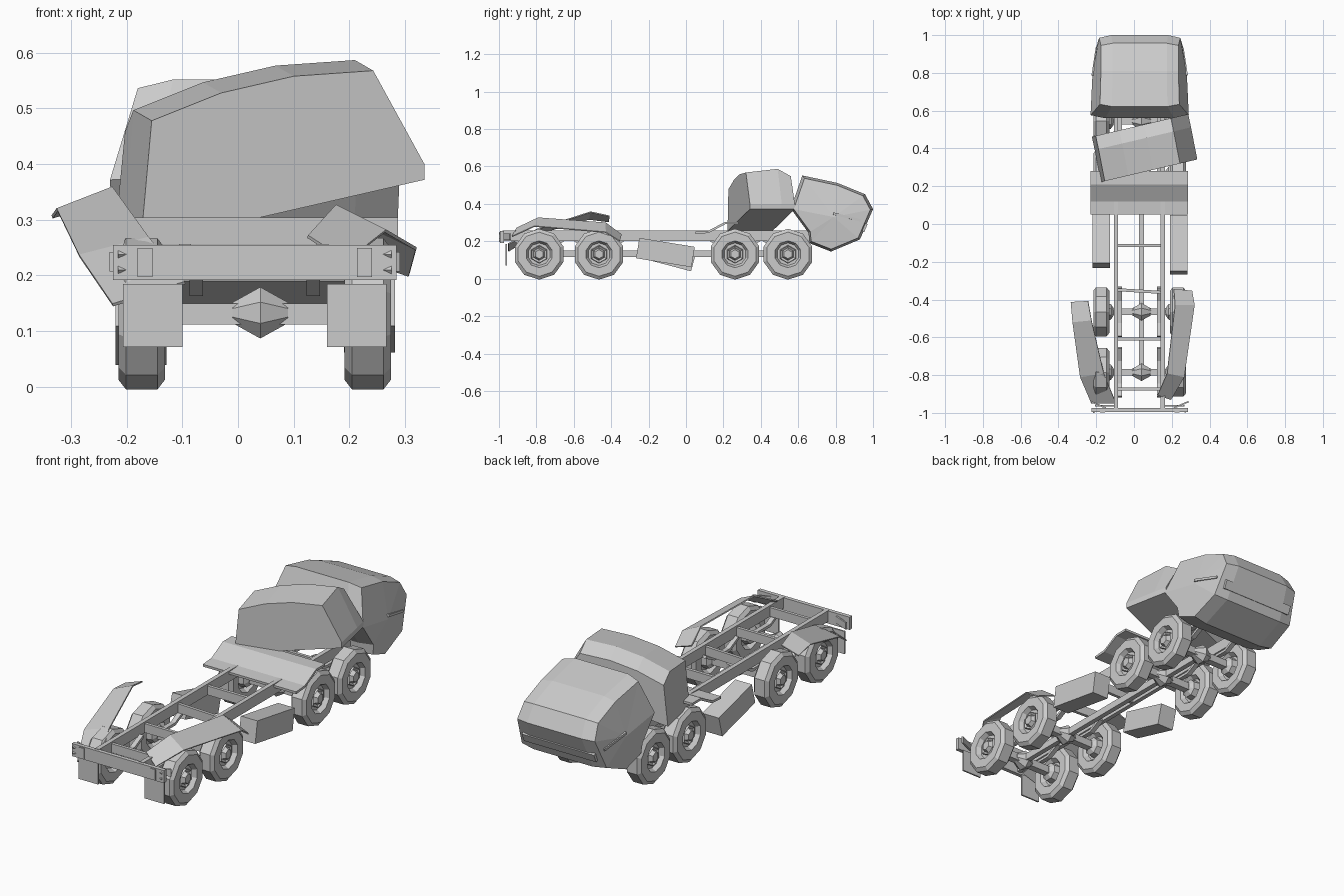
import bpy, math
from mathutils import Matrix, Vector

CX = 0.03                       # truck centreline


def mesh(name, verts, faces, thick=0):
    me = bpy.data.meshes.new(name)
    me.from_pydata([tuple(v) for v in verts], [], faces)
    me.validate()
    ob = bpy.data.objects.new(name, me)
    bpy.context.collection.objects.link(ob)
    if thick:
        m = ob.modifiers.new("thickness", 'SOLIDIFY')
        m.thickness = thick
        m.offset = 0
    return ob


def box(name, c, s, rot=(0, 0, 0)):
    v = [(x * s[0] / 2, y * s[1] / 2, z * s[2] / 2)
         for x in (-1, 1) for y in (-1, 1) for z in (-1, 1)]
    f = [(0, 1, 3, 2), (4, 6, 7, 5), (0, 4, 5, 1), (2, 3, 7, 6), (0, 2, 6, 4), (1, 5, 7, 3)]
    ob = mesh(name, v, f)
    ob.location = c
    ob.rotation_euler = rot
    return ob


def loft(name, rings, closed=True, caps=True, thick=0):
    n = len(rings[0])
    v = [p for r in rings for p in r]
    f = []
    for i in range(len(rings) - 1):
        for j in range(n if closed else n - 1):
            k = (j + 1) % n
            f.append((i * n + j, i * n + k, (i + 1) * n + k, (i + 1) * n + j))
    if closed and caps:
        f += [tuple(reversed(range(n))), tuple(range(len(v) - n, len(v)))]
    return mesh(name, v, f, thick)


def lathe_x(name, profile, c, sides, flip=1):
    rings = []
    for x, r in profile:
        rings.append([(c[0] + flip * x,
                       c[1] + r * math.cos(2 * math.pi * (k + .5) / sides),
                       c[2] + r * math.sin(2 * math.pi * (k + .5) / sides))
                      for k in range(sides)])
    return loft(name, rings)


# Frame rails, cross members, drive shaft
for x in (-0.095, 0.152):
    box("frame_rail", (x, -0.16, 0.229), (0.022, 1.64, 0.055))
for y, tilt in ((-0.115, 0), (-0.355, -0.06), (-0.61, 0), (-0.873, 0), (0.4, 0)):
    box("cross_member", (0.029, y, 0.225), (0.235, 0.016, 0.045), (0, 0, tilt))
box("drive_shaft", (0.04, -0.12, 0.133), (0.025, 1.34, 0.035))

# Axles, differentials, springs and wheels
tyre = [(-0.02, 0.06), (-0.042, 0.075), (-0.042, 0.118), (-0.028, 0.136), (0.028, 0.136),
        (0.042, 0.118), (0.042, 0.072), (0.02, 0.06)]
hub = [(0.01, 0.052), (0.03, 0.046), (0.022, 0.034), (0.04, 0.024), (0.04, 0.008)]
for y in (-0.785, -0.465, 0.262, 0.545):
    box("axle", (CX, y, 0.131), (0.36, 0.035, 0.038))
    lathe_x("differential", [(-0.05, 0.02), (0, 0.05), (0.05, 0.02)], (0.04, y, 0.133), 8)
    for s in (-1, 1):
        wx = CX + s * 0.203
        lathe_x("wheel", tyre, (wx, y, 0.131), 10, s)
        lathe_x("wheel_hub", hub, (wx, y, 0.131), 6, s)
        lathe_x("brake_drum", [(-0.065, 0.022), (-0.05, 0.045), (-0.02, 0.05)],
                (wx, y, 0.131), 8, s)
        sx = CX + s * 0.105
        loft("leaf_spring", [[(sx + d, y + a, z) for a, z in
                              ((-0.13, 0.205), (-0.06, 0.17), (0.06, 0.17), (0.13, 0.205))]
                             for d in (-0.012, 0.012)], closed=False, thick=0.014)

# Rear beam with lamps, brackets and mudflaps
box("rear_beam", (CX, -0.984, 0.223), (0.51, 0.02, 0.063))
for s in (-1, 1):
    box("rear_plate", (CX + s * 0.197, -0.995, 0.223), (0.027, 0.008, 0.052))
    for z in (0.21, 0.238):
        a, b = CX + s * 0.246, CX + s * 0.22
        mesh("rear_lamp", [(a, -0.99, z - 0.012), (a, -0.99, z + 0.012), (b, -0.99, z),
                           (a, -1.0, z)], [(0, 1, 2), (0, 1, 3), (1, 2, 3), (0, 2, 3)])
    box("beam_bracket", (CX + s * 0.22, -0.957, 0.225), (0.085, 0.008, 0.035), (0, 0, s * 0.4))
    box("mudflap", (CX + s * 0.183, -0.962, 0.128), (0.107, 0.008, 0.113))

# Bent rear fenders (inner edge, outer edge)
loft("right_fender", [
    [(0.21, -0.345, 0.235), (0.217, -0.43, 0.298), (0.175, -0.79, 0.325), (0.125, -0.905, 0.27)],
    [(0.307, -0.355, 0.20), (0.32, -0.43, 0.248), (0.265, -0.81, 0.28), (0.195, -0.93, 0.225)],
], closed=False, thick=0.006)
loft("left_fender", [
    [(-0.243, -0.408, 0.335), (-0.225, -0.51, 0.357), (-0.16, -0.79, 0.267), (-0.095, -0.95, 0.187)],
    [(-0.334, -0.413, 0.305), (-0.325, -0.52, 0.318), (-0.285, -0.81, 0.235), (-0.225, -0.95, 0.147)],
], closed=False, thick=0.006)

# Side tanks, hanging askew
box("right_tank", (0.236, -0.11, 0.14), (0.092, 0.3, 0.11), (-0.16, 0, 0))
box("left_tank", (-0.174, -0.09, 0.125), (0.092, 0.27, 0.105), (-0.26, 0, 0))

# Stepped deck over the front wheels
loft("deck", [[(x, y, z) for y, z in ((0.05, 0.245), (0.12, 0.25), (0.21, 0.298), (0.28, 0.298))]
              for x in (-0.23, 0.287)], closed=False, thick=0.012)

# Twisted body block behind the cab: back outline swept forward
outline = [(-0.175, 0.255), (-0.155, 0.478), (-0.03, 0.528), (0.1, 0.558),
           (0.243, 0.568), (0.335, 0.40), (0.335, 0.372)]
rings = []
for dx, dy, lift in ((0, 0, 0), (-0.033, 0.17, 0.019), (-0.048, 0.24, -0.02)):
    rings.append([(x + dx, 0.222 + 0.235 * (x + 0.175) + dy, z + (lift if z > 0.45 else 0))
                  for x, z in outline])
loft("rear_body_block", rings)

# Cab tipped forward: side profile of (y, z, half width)
cab = [(0.622, 0.552, 0.21), (0.81, 0.512, 0.205), (0.957, 0.452, 0.205), (1.0, 0.372, 0.215),
       (0.93, 0.21, 0.235), (0.775, 0.145, 0.24), (0.66, 0.19, 0.25), (0.655, 0.245, 0.255),
       (0.56, 0.375, 0.26)]
mid = (0.79, 0.33)
rings = []
for t, k in ((-1, 0.93), (-0.7, 1), (0.7, 1), (1, 0.93)):
    rings.append([(CX + t * h, mid[0] + (y - mid[0]) * k, mid[1] + (z - mid[1]) * k)
                  for y, z, h in cab])
n = len(cab)
v = [p for r in rings for p in r] + [(CX - 0.25, *mid), (CX + 0.25, *mid)]
f = []
for j in range(n):
    q = (j + 1) % n
    f += [(i * n + j, i * n + q, i * n + n + q, i * n + n + j) for i in range(3)]
    f += [(q, j, 4 * n), (3 * n + j, 3 * n + q, 4 * n + 1)]
mesh("cab", v, f)
box("front_bumper", (CX, 0.953, 0.275), (0.4, 0.02, 0.045), (-0.41, 0, 0))
for s in (-1, 1):
    box("door_trim", (CX + s * 0.238, 0.86, 0.33), (0.012, 0.15, 0.012), (-0.25, 0, s * 0.15))
